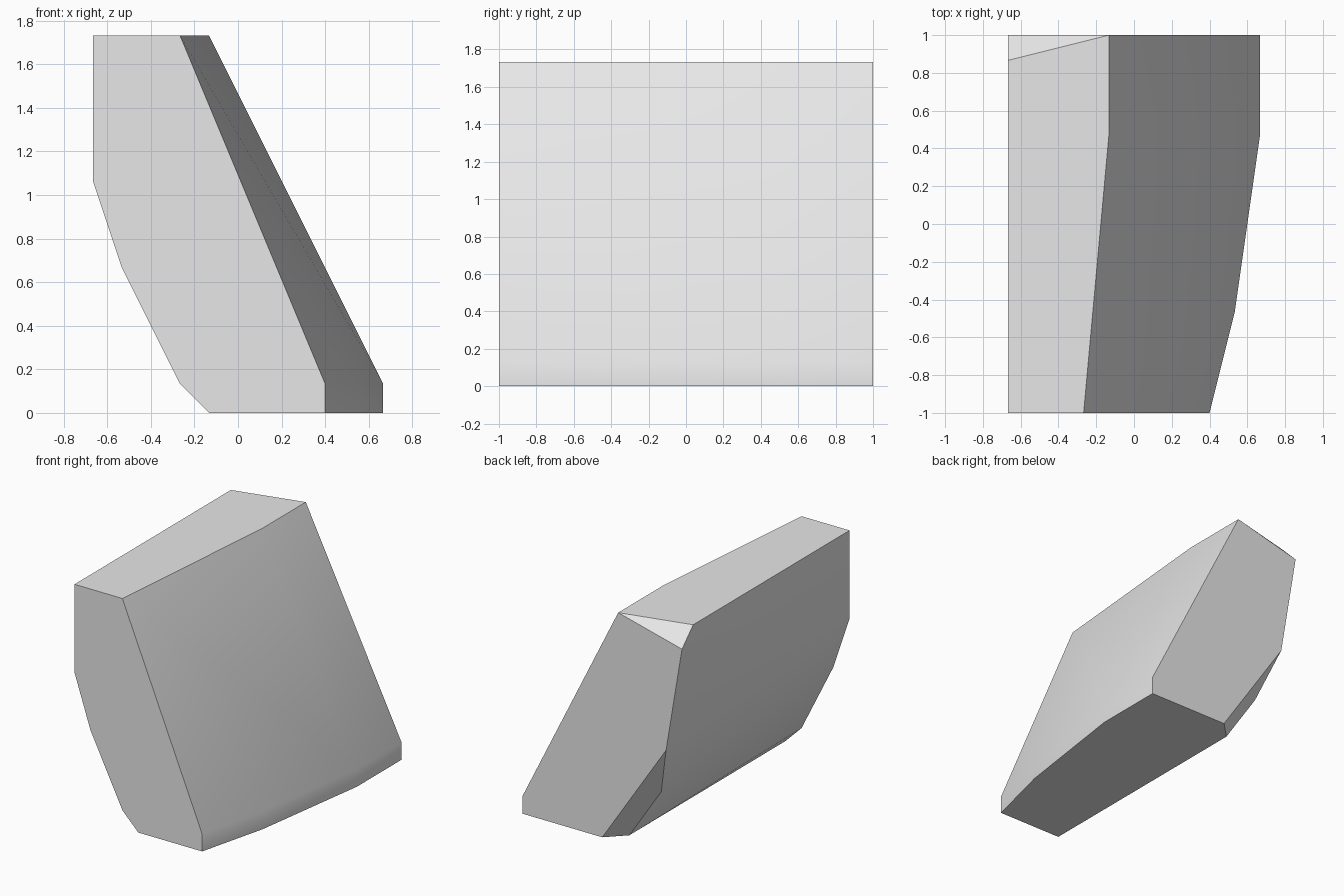
import bpy
import bmesh
import math

cube = bpy.data.objects.get("Cube")
if cube:
    bpy.data.objects.remove(cube, do_unlink=True)

# All corners sit on a regular module
U = 2 / 15

# Cross-sections (x, z) at each depth y, in modules
sections = {
    -7.5: [(-5, 13), (-2, 13), (3, 1), (3, 0), (-1, 0), (-2, 1), (-4, 5), (-5, 8)],  # front end
    -3.5: [(4, 1), (4, 0)],                                                        # curved sloping side
    3.5: [(-1, 13), (5, 1), (5, 0)],
    6.5: [(-5, 13), (-3, 3), (-1, 0)],                                             # rear chamfer
    7.5: [(-1, 13), (5, 1), (5, 0), (0, 0), (-4, 6), (-5, 12)],                    # rear end
}

# Skin the sections into one convex block
bm = bmesh.new()
for y, profile in sections.items():
    for x, z in profile:
        bm.verts.new((x * U, y * U, z * U))
result = bmesh.ops.convex_hull(bm, input=bm.verts[:])
spare = {v for v in result["geom_interior"] + result["geom_unused"]
         if isinstance(v, bmesh.types.BMVert)}
bmesh.ops.delete(bm, geom=list(spare), context="VERTS")

# Merge coplanar triangles into clean faces
bmesh.ops.dissolve_limit(bm, angle_limit=math.radians(0.2),
                         verts=bm.verts[:], edges=bm.edges[:])
bmesh.ops.recalc_face_normals(bm, faces=bm.faces[:])

mesh = bpy.data.meshes.new("sloped_block")
bm.to_mesh(mesh)
bm.free()
block = bpy.data.objects.new("sloped_block", mesh)
bpy.context.collection.objects.link(block)

# Plain grey finish
grey = bpy.data.materials.new("light_grey")
grey.use_nodes = True
color = (0.8, 0.8, 0.8, 1)
grey.diffuse_color = color
grey.node_tree.nodes["Principled BSDF"].inputs["Base Color"].default_value = color
mesh.materials.append(grey)

# Smooth the gentle bends, keep real edges sharp
bpy.ops.object.select_all(action="DESELECT")
block.select_set(True)
bpy.context.view_layer.objects.active = block
bpy.ops.object.shade_smooth_by_angle(angle=math.radians(30))
